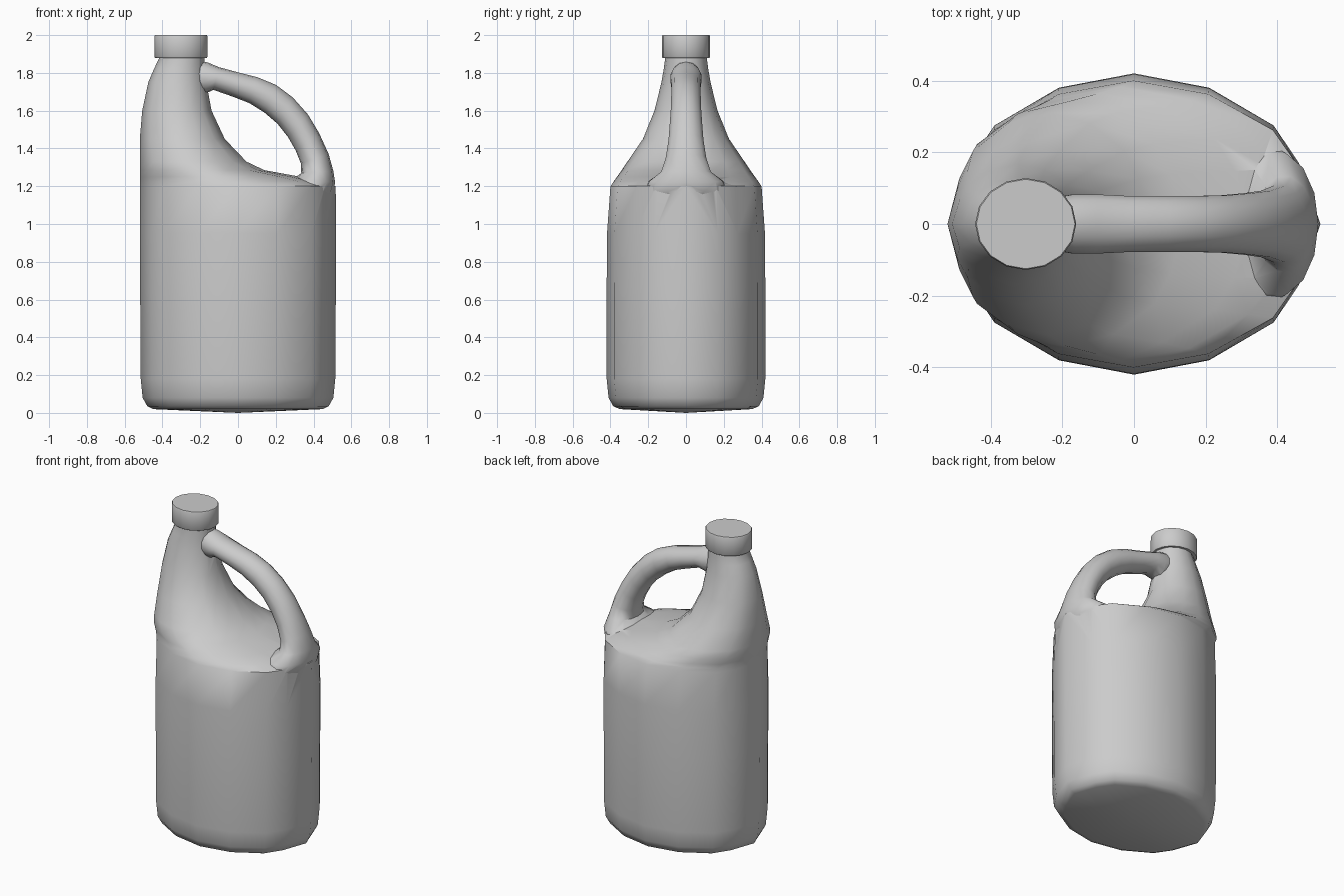
import bpy, bmesh, math
from mathutils import Vector

if "Cube" in bpy.data.objects:
    bpy.data.objects.remove(bpy.data.objects["Cube"])


def finish(name, bm, angle=50):
    bmesh.ops.recalc_face_normals(bm, faces=bm.faces)
    me = bpy.data.meshes.new(name)
    bm.to_mesh(me)
    bm.free()
    ob = bpy.data.objects.new(name, me)
    bpy.context.collection.objects.link(ob)
    smooth(ob, angle)
    return ob


def smooth(ob, angle):
    bpy.ops.object.select_all(action='DESELECT')
    ob.select_set(True)
    bpy.context.view_layer.objects.active = ob
    bpy.ops.object.shade_smooth_by_angle(angle=math.radians(angle))


def loft(name, rings, start=None, angle=50):
    """Skin a list of closed rings; optional centre point closes the start."""
    bm = bmesh.new()
    loops = [[bm.verts.new(p) for p in r] for r in rings]
    n = len(loops[0])
    for a, b in zip(loops, loops[1:]):
        for i in range(n):
            j = (i + 1) % n
            bm.faces.new((a[i], a[j], b[j], b[i]))
    if start:
        c = bm.verts.new(start)
        for i in range(n):
            bm.faces.new((c, loops[0][(i + 1) % n], loops[0][i]))
    else:
        bm.faces.new(loops[0][::-1])
    bm.faces.new(loops[-1])
    return finish(name, bm, angle)


# Sixteen-sided cross-section of the body, from one quadrant
quad = [(1, 0), (.885, .405), (.75, .655), (.404, .905), (0, 1)]
half = quad + [(-x, y) for x, y in quad[-2::-1]]
section = half + [(x, -y) for x, y in half[-2:0:-1]]

# Body levels: z, left x, right x, half depth
levels = [
    (.02, -.45, .45, .35), (.035, -.48, .48, .385), (.08, -.505, .505, .41),
    (.18, -.515, .515, .42), (.65, -.518, .518, .42), (.95, -.52, .52, .418),
    (1.2, -.52, .517, .40), (1.225, -.52, .44, .383), (1.25, -.52, .33, .365),
    (1.285, -.52, .14, .34), (1.33, -.52, .045, .31), (1.45, -.52, -.07, .228),
    (1.6, -.507, -.14, .167), (1.75, -.475, -.168, .13),
    (1.82, -.445, -.175, .118), (1.88, -.417, -.178, .11), (1.92, -.415, -.18, .11)]
body = loft("jug_body", [
    [((l + r) / 2 + x * (r - l) / 2, y * d, z) for x, y in section]
    for z, l, r, d in levels], start=(0, 0, 0))

# Handle stations: outer edge (x, z), inner edge (x, z), half width
stations = [
    (-.25, 1.87, -.25, 1.70, .07), (-.16, 1.855, -.175, 1.69, .085),
    (-.10, 1.83, -.13, 1.71, .085), (0, 1.803, -.03, 1.675, .08),
    (.10, 1.778, .06, 1.64, .08), (.20, 1.737, .14, 1.59, .08),
    (.29, 1.67, .21, 1.53, .082), (.37, 1.58, .265, 1.46, .088),
    (.43, 1.48, .305, 1.39, .095), (.48, 1.37, .333, 1.32, .11),
    (.505, 1.28, .335, 1.27, .135), (.514, 1.22, .29, 1.235, .20),
    (.505, 1.17, .22, 1.19, .22), (.47, 1.10, .25, 1.12, .15)]
rings = []
for ox, oz, ix, iz, w in stations:
    o, i = Vector((ox, 0, oz)), Vector((ix, 0, iz))
    rings.append([(o + i) / 2 + (o - i) / 2 * math.cos(t) + Vector((0, w * math.sin(t), 0))
                  for t in (k * math.tau / 14 for k in range(14))])
handle = loft("handle", rings)

# Fuse the handle into the body
mod = body.modifiers.new("fuse", 'BOOLEAN')
mod.operation = 'UNION'
mod.solver = 'EXACT'
mod.object = handle
bpy.context.view_layer.objects.active = body
bpy.ops.object.modifier_apply(modifier=mod.name)
bpy.data.objects.remove(handle)
smooth(body, 60)

# Screw cap with a tiny rim bevel
cap_rings = [(1.88, .97), (1.886, 1), (1.993, 1), (2.0, .975)]
loft("cap", [[(-.302 + .141 * s * math.cos(t), .128 * s * math.sin(t), z)
              for t in (k * math.tau / 16 for k in range(16))]
             for z, s in cap_rings], angle=35)
